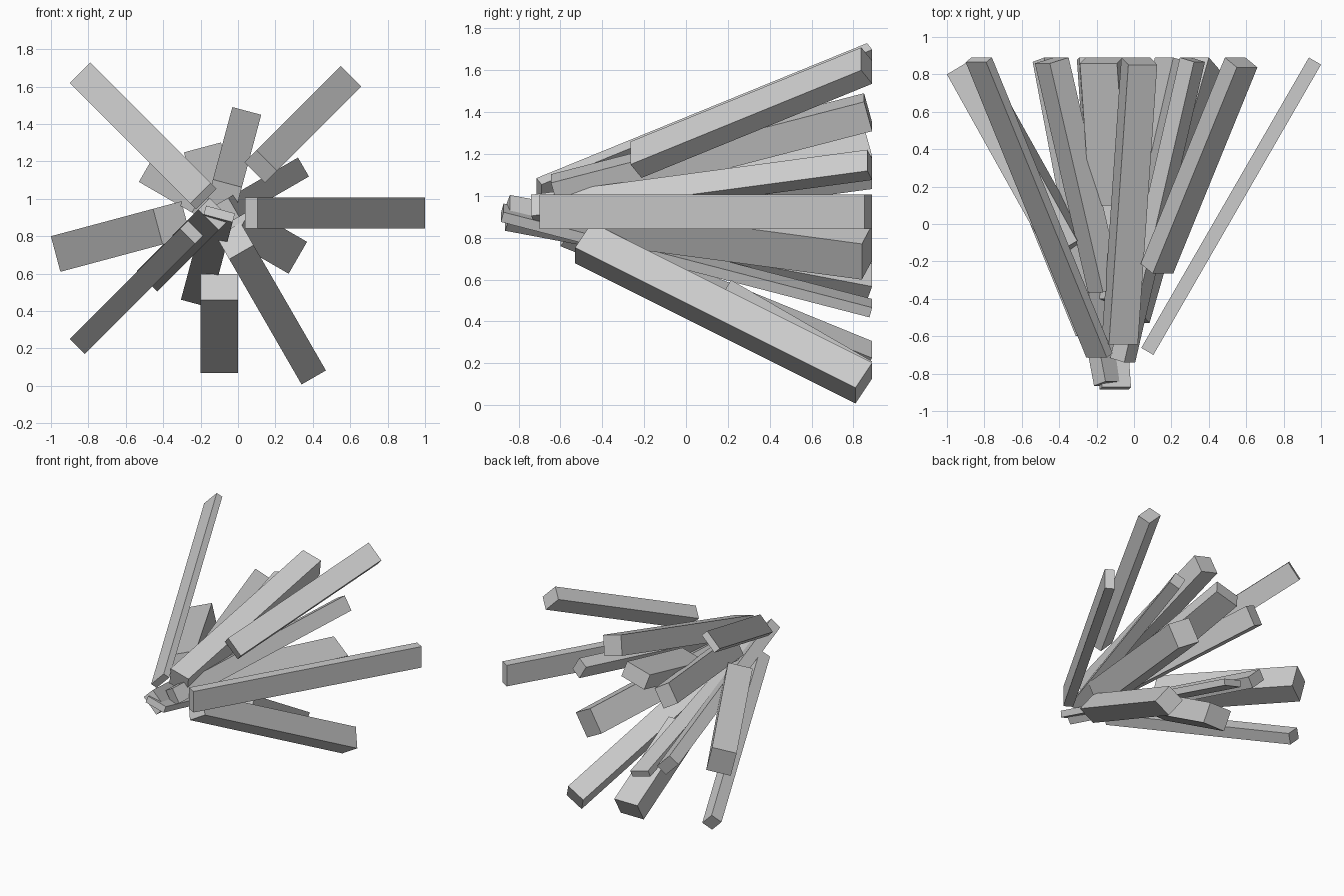
import bpy
from math import radians, sin, cos
from mathutils import Vector, Matrix

if "Cube" in bpy.data.objects:
    bpy.data.objects.remove(bpy.data.objects["Cube"])

BACK = 0.89  # every bar reaches this y


def bar(name, roll, tilt, end_x, end_z, width, thick, start_y):
    """Square-ended bar leaning outwards; (end_x, end_z) is the middle of its outer far edge."""
    a, p = radians(tilt), radians(roll)
    radial = Vector((cos(p), 0, sin(p)))
    y = Vector((0, 1, 0))
    axis = radial * sin(a) + y * cos(a)
    inward = y * sin(a) - radial * cos(a)
    side = axis.cross(inward)
    end_y = BACK - thick * sin(a)
    length = (end_y - start_y) / cos(a)
    centre = Vector((end_x, end_y, end_z)) - axis * length / 2 + inward * thick / 2
    bpy.ops.mesh.primitive_cube_add(size=1)
    ob = bpy.context.object
    ob.name = name
    rot = Matrix((axis, inward, side)).transposed().to_4x4()
    ob.matrix_world = Matrix.Translation(centre) @ rot @ Matrix.Diagonal((length, thick, width, 1))


# Widely spread outer bars: roll, end x, end z, width, thickness, start y
outer = [
    (0, 1.0, 0.925, 0.165, 0.075, -0.70),
    (45, 0.605, 1.655, 0.155, 0.105, -0.265),
    (135, -0.845, 1.675, 0.155, 0.05, -0.715),
    (195, -0.975, 0.705, 0.197, 0.18, -0.18),
    (225, -0.86, 0.21, 0.115, 0.09, -0.60),
    (270, -0.10, 0.07, 0.20, 0.16, 0.135),
    (300, 0.405, 0.045, 0.15, 0.16, -0.53),
]
# Narrowly spread inner bars
inner = [
    (30, 0.35, 1.17, 0.117, 0.09, -0.74),
    (75, 0.047, 1.47, 0.16, 0.15, -0.645),
    (105, -0.19, 1.275, 0.205, 0.12, 0.10),
    (150, -0.49, 1.16, 0.16, 0.12, -0.365),
    (225, -0.487, 0.56, 0.155, 0.09, -0.865),
    (255, -0.228, 0.44, 0.16, 0.05, -0.885),
    (330, 0.32, 0.685, 0.197, 0.19, -0.45),
]
for i, (roll, *rest) in enumerate(outer):
    bar(f"outer_bar_{i + 1}", roll, 30, *rest)
for i, (roll, *rest) in enumerate(inner):
    bar(f"inner_bar_{i + 1}", roll, 15, *rest)
